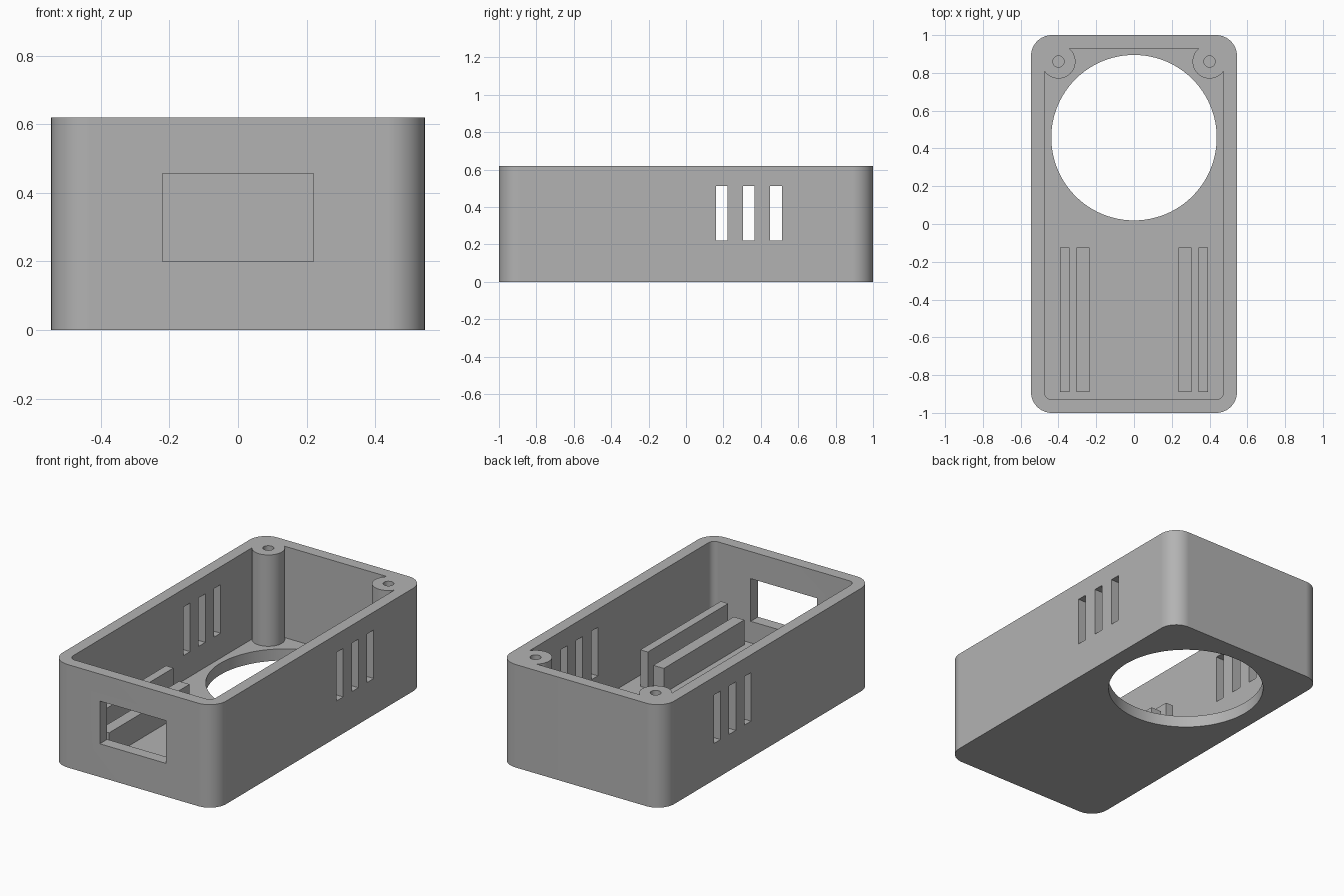
import bpy, math

cube = bpy.data.objects.get("Cube")
if cube:
    bpy.data.objects.remove(cube, do_unlink=True)

grey = bpy.data.materials.new("plain_grey")
grey.use_nodes = True
grey.diffuse_color = (0.45, 0.45, 0.45, 1)
grey.node_tree.nodes["Principled BSDF"].inputs["Base Color"].default_value = grey.diffuse_color

HEIGHT, FLOOR, WALL = 0.62, 0.07, 0.07
HALF_X, HALF_Y = 0.545, 1.0
BOSS_X, BOSS_Y = 0.4, 0.86


def prism(name, outline, z0, z1):
    """Extrude a counter-clockwise outline from z0 to z1."""
    n = len(outline)
    verts = [(x, y, z) for z in (z0, z1) for x, y in outline]
    faces = [list(range(n))[::-1], list(range(n, 2 * n))]
    faces += [(i, (i + 1) % n, n + (i + 1) % n, n + i) for i in range(n)]
    mesh = bpy.data.meshes.new(name)
    mesh.from_pydata(verts, [], faces)
    mesh.materials.append(grey)
    obj = bpy.data.objects.new(name, mesh)
    bpy.context.collection.objects.link(obj)
    return obj


def rounded_rect(hx, hy, r, steps=12):
    points = []
    for k, (sx, sy) in enumerate(((1, 1), (-1, 1), (-1, -1), (1, -1))):
        for i in range(steps + 1):
            a = math.pi / 2 * (k + i / steps)
            points.append((sx * (hx - r) + r * math.cos(a), sy * (hy - r) + r * math.sin(a)))
    return points


def circle(cx, cy, r, n):
    return [(cx + r * math.cos(math.tau * i / n), cy + r * math.sin(math.tau * i / n))
            for i in range(n)]


def box(name, x0, x1, y0, y1, z0, z1):
    return prism(name, [(x0, y0), (x1, y0), (x1, y1), (x0, y1)], z0, z1)


def cut(target, cutter):
    """Subtract the cutter from the target, then discard the cutter."""
    cutter.hide_render = True
    mod = target.modifiers.new("cut", 'BOOLEAN')
    mod.operation, mod.solver, mod.object = 'DIFFERENCE', 'EXACT', cutter
    bpy.context.view_layer.objects.active = target
    bpy.ops.object.modifier_apply(modifier=mod.name)
    bpy.data.objects.remove(cutter, do_unlink=True)


# Case body, and a cavity that leaves the two screw bosses standing
case = prism("case", rounded_rect(HALF_X, HALF_Y, 0.11), 0, HEIGHT)
cavity = prism("cavity_cutter", rounded_rect(HALF_X - WALL, HALF_Y - WALL, 0.04, 8),
               FLOOR, HEIGHT + 0.1)
for side in (-1, 1):
    cut(cavity, prism("boss_shape", circle(side * BOSS_X, BOSS_Y, 0.09, 48), 0, HEIGHT + 0.2))
cut(case, cavity)

# Screw holes in the bosses
for side in (-1, 1):
    cut(case, prism("screw_hole", circle(side * BOSS_X, BOSS_Y, 0.03, 24), 0.2, HEIGHT + 0.1))

# Round floor opening, front window and side vents
cut(case, prism("floor_opening", circle(0, 0.457, 0.438, 96), -0.1, FLOOR + 0.05))
cut(case, box("front_window", -0.22, 0.22, -1.1, -0.9, 0.2, 0.457))
for i in range(3):
    y = 0.16 + 0.145 * i
    cut(case, box("side_vent", -0.7, 0.7, y, y + 0.062, 0.22, 0.512))

# Board rails: low inner and taller outer one on each side
for side, label in ((-1, "right"), (1, "left")):
    for kind, a, b, top in (("inner", 0.235, 0.305, 0.22), ("outer", 0.342, 0.392, 0.29)):
        x0, x1 = sorted((side * a, side * b))
        box(f"{label}_{kind}_rail", x0, x1, -0.89, -0.125, FLOOR - 0.01, top)

# Smooth the curved walls and keep the edges sharp
bpy.ops.object.select_all(action='DESELECT')
case.select_set(True)
bpy.context.view_layer.objects.active = case
bpy.ops.object.shade_smooth_by_angle(angle=math.radians(30))
case.modifiers.new("even_normals", 'WEIGHTED_NORMAL').keep_sharp = True
